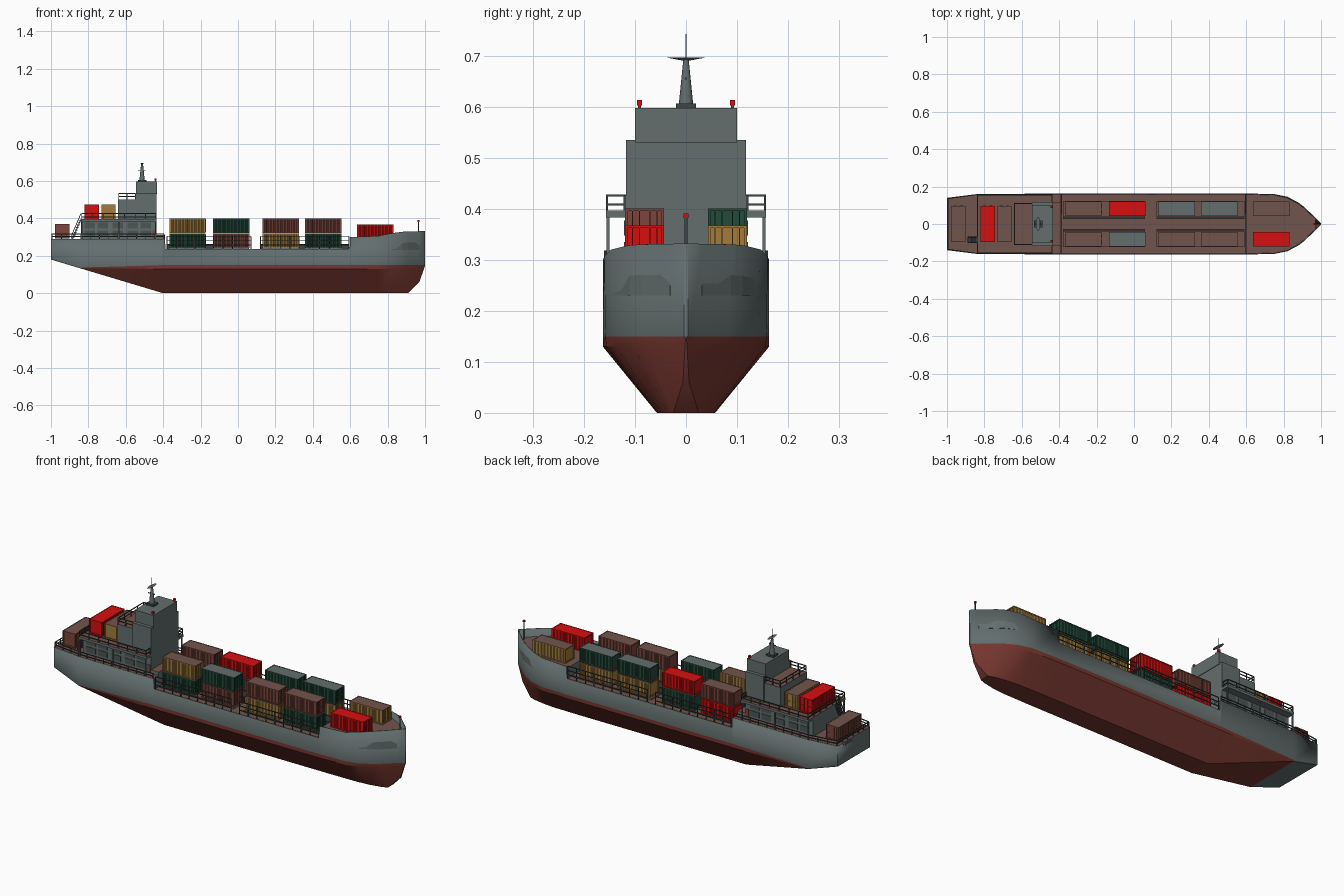
import bpy, bmesh, math
from mathutils import Matrix, Vector

if "Cube" in bpy.data.objects:
    bpy.data.objects.remove(bpy.data.objects["Cube"])


def material(name, r, g, b):
    m = bpy.data.materials.new(name)
    m.diffuse_color = (r, g, b, 1)
    m.use_nodes = True
    m.node_tree.nodes["Principled BSDF"].inputs["Base Color"].default_value = m.diffuse_color
    return m


GREY = material("hull grey", .125, .155, .155)
BOTTOM = material("underwater red", .18, .037, .028)
DECK = material("deck brown", .17, .09, .075)
RED = material("bright red", .68, .005, .005)
GREEN = material("container green", .018, .07, .045)
YELLOW = material("container yellow", .36, .2, .045)
BROWN = material("container brown", .2, .06, .045)
DARK = material("rail dark grey", .05, .06, .06)
PANEL = material("window grey", .07, .09, .09)


def finish(name, bm, mats, smooth=None):
    me = bpy.data.meshes.new(name)
    bm.to_mesh(me)
    bm.free()
    for m in mats:
        me.materials.append(m)
    ob = bpy.data.objects.new(name, me)
    bpy.context.collection.objects.link(ob)
    if smooth:
        bpy.ops.object.select_all(action='DESELECT')
        ob.select_set(True)
        bpy.context.view_layer.objects.active = ob
        bpy.ops.object.shade_smooth_by_angle(angle=math.radians(smooth))
    return ob


def box(bm, x0, x1, y0, y1, z0, z1):
    mat = Matrix.Translation(((x0 + x1) / 2, (y0 + y1) / 2, (z0 + z1) / 2))
    bmesh.ops.create_cube(bm, size=1, matrix=mat @ Matrix.Diagonal((x1 - x0, y1 - y0, z1 - z0, 1)))


def bar(bm, a, b, t=.004):
    a, b = Vector(a), Vector(b)
    d = b - a
    mat = Matrix.Translation((a + b) / 2) @ d.to_track_quat('X', 'Z').to_matrix().to_4x4()
    bmesh.ops.create_cube(bm, size=1, matrix=mat @ Matrix.Diagonal((d.length, t, t, 1)))


def boxes(name, items, mat, top=None):
    bm = bmesh.new()
    for b in items:
        box(bm, *b)
    paint_top(bm)
    return finish(name, bm, [mat, top or mat])


def paint_top(bm):
    bm.normal_update()
    for f in bm.faces:
        f.material_index = int(f.normal.z > .9)


# Hull: x, bottom half width, bottom z, chine half width, chine z, waterline z, top half width, top z
STATIONS = [
    (-1, .136, .18, .138, .185, .19, .14, .29),
    (-.84, .157, .132, .159, .134, .137, .16, .29),
    (-.4, .057, 0, .163, .13, .15, .163, .29),
    (-.39, .057, 0, .163, .13, .15, .163, .29),
    (-.388, .057, 0, .163, .13, .15, .163, .236),
    (.597, .057, 0, .163, .13, .15, .163, .236),
    (.6, .057, 0, .163, .13, .15, .163, .3),
    (.75, .055, 0, .156, .13, .15, .16, .306),
    (.82, .048, 0, .138, .13, .15, .146, .32),
    (.88, .036, 0, .103, .13, .15, .114, .328),
    (.91, .025, 0, .08, .13, .15, .091, .33),
    (.97, .006, .06, .025, .13, .15, .034, .331),
    (1, .001, .147, .002, .149, .15, .004, .332),
]
bm = bmesh.new()
rings = []
for x, wb, zb, wc, zc, zw, wt, zt in STATIONS:
    half = [(wt, zt), (min(wt, wc + .002), zw), (wc, zc), (wb, zb)]
    pts = half + [(-w, z) for w, z in reversed(half)]
    rings.append([bm.verts.new((x, w, z)) for w, z in pts])
for a, b in zip(rings, rings[1:]):
    for i in range(7):
        f = bm.faces.new((a[i], a[i + 1], b[i + 1], b[i]))
        f.material_index = int(i in (1, 2, 3, 4, 5) and a[0].co.x > -.9)
bm.faces.new(rings[0])
bm.faces.new(rings[-1])
bmesh.ops.recalc_face_normals(bm, faces=bm.faces)
bm.normal_update()
if min(bm.faces, key=lambda f: f.calc_center_median().z).normal.z > 0:
    bmesh.ops.reverse_faces(bm, faces=bm.faces)
hull = finish("hull", bm, [GREY, BOTTOM], 30)
sol = hull.modifiers.new("plating", 'SOLIDIFY')
sol.thickness, sol.offset = .005, -1


# Decks follow the hull outline
def deck(name, x0, x1, z0, z1):
    side = [(s[0], s[6] - .003) for s in STATIONS if x0 <= s[0] <= x1]
    bm = bmesh.new()
    vs = [bm.verts.new((x, y, z0)) for x, y in side + [(x, -y) for x, y in reversed(side)]]
    base = bm.faces.new(vs)
    ext = bmesh.ops.extrude_face_region(bm, geom=[base])
    bmesh.ops.translate(bm, vec=(0, 0, z1 - z0),
                        verts=[v for v in ext["geom"] if isinstance(v, bmesh.types.BMVert)])
    bmesh.ops.recalc_face_normals(bm, faces=bm.faces)
    paint_top(bm)
    finish(name, bm, [GREY, DECK])


deck("aft_deck", -1, -.389, .2, .291)
deck("main_deck", -.389, .598, .2, .233)
deck("fore_deck", .6, .98, .23, .289)


# Containers with corrugated sides, corner frame and door rods
def container(x, y, z, col, turned=False):
    L, W, H = .195, .076, .077
    bm = bmesh.new()
    n = 20
    side = []
    for i in range(n):
        inset = .001 if i % 2 else .004
        for e in (.15, .85):
            side.append((-L / 2 + .003 + (L - .006) * (i + e) / n, W / 2 - inset))
    vs = [bm.verts.new((px, py, .002)) for px, py in side + [(a, -b) for a, b in reversed(side)]]
    ext = bmesh.ops.extrude_face_region(bm, geom=[bm.faces.new(vs)])
    bmesh.ops.translate(bm, vec=(0, 0, H - .003),
                        verts=[v for v in ext["geom"] if isinstance(v, bmesh.types.BMVert)])
    bmesh.ops.recalc_face_normals(bm, faces=bm.faces)
    t = .005
    for s in (-1, 1):
        yy = s * (W - t) / 2
        xx = s * (L - t) / 2
        for zz in (t / 2, H - t / 2):
            bar(bm, (-L / 2, yy, zz), (L / 2, yy, zz), t)
            bar(bm, (xx, -W / 2, zz), (xx, W / 2, zz), t)
        for q in (-1, 1):
            bar(bm, (xx, q * yy, 0), (xx, q * yy, H), t)
    for yy in (-.024, -.01, .01, .024):
        bar(bm, (L / 2 - .001, yy, .004), (L / 2 - .001, yy, H - .004), .0025)
    bar(bm, (L / 2 - .001, -.026, .035), (L / 2 - .001, -.008, .035), .003)
    bar(bm, (L / 2 - .001, .008, .035), (L / 2 - .001, .026, .035), .003)
    paint_top(bm)
    roof = {GREEN: GREY, RED: RED}.get(col, DECK)
    ob = finish("container", bm, [col, roof])
    ob.location = (x, y, z)
    ob.rotation_euler.z = math.pi / 2 if turned else 0


COLS = (-.27, -.037, .228, .455)
for y, low, high in ((-.081, (GREEN, BROWN, YELLOW, GREEN), (YELLOW, GREEN, BROWN, BROWN)),
                     (.081, (RED, GREEN, YELLOW, YELLOW), (BROWN, RED, GREEN, GREEN))):
    for x, a, b in zip(COLS, low, high):
        container(x, y, .242, a)
        container(x, y, .323, b)
container(.733, -.081, .29, RED)
container(.733, .081, .29, YELLOW)
container(-.94, 0, .292, BROWN, True)
container(-.782, 0, .397, RED, True)
container(-.693, 0, .397, YELLOW, True)

# Container pads and centre coamings
pads, coam = [], []
for s in (-1, 1):
    for x0, x1 in ((-.38, .06), (.12, .59)):
        pads.append((x0, x1, s * .081 - .043, s * .081 + .043, .23, .242))
        coam.append((x0, x1, s * .03 - .004, s * .03 + .004, .23, .262))
boxes("container_pads", pads, GREY, DECK)
boxes("centre_coamings", coam, DARK)

# Superstructure
boxes("deck_house", [(-.84, -.436, -.118, .118, .285, .39)], GREY)
boxes("house_deck", [(-.84, -.436, -.157, .157, .383, .396)], GREY, DECK)
boxes("lower_tower", [(-.642, -.54, -.112, .112, .39, .5)], GREY, DECK)
boxes("bridge_tower", [(-.545, -.436, -.118, .118, .24, .535),
                       (-.545, -.433, -.1, .1, .53, .597)], GREY)
boxes("front_step", [(-.44, -.39, -.118, .118, .285, .31)], GREY, DECK)
boxes("roof_box", [(-.535, -.49, -.02, .02, .595, .606)], DARK)

# House windows, doors and deck supports
wins = []
for s in (-1, 1):
    y0, y1 = sorted((s * .117, s * .121))
    for x in (-.82, -.75, -.67, -.59, -.52):
        for z in (.305, .347):
            wins.append((x, x + .055, y0, y1, z, z + .03))
boxes("house_windows", wins, PANEL)
boxes("side_doors", [(-.458, -.44, min(s * .117, s * .121), max(s * .117, s * .121), .292, .335)
                     for s in (-1, 1)], BROWN)
boxes("deck_supports", [(x, x + .006, s * .153 - .003, s * .153 + .003, .288, .385)
                        for s in (-1, 1) for x in (-.838, -.64, -.445)], GREY)


# Railings
def rail(bm, pts, z, h, step=.05, rows=3):
    for (ax, ay), (bx, by) in zip(pts, pts[1:]):
        for k in range(1, rows + 1):
            zz = z + h * k / rows
            bar(bm, (ax, ay, zz), (bx, by, zz))
        n = max(1, round(math.hypot(bx - ax, by - ay) / step))
        for i in range(n + 1):
            px, py = ax + (bx - ax) * i / n, ay + (by - ay) * i / n
            bar(bm, (px, py, z), (px, py, z + h))


bm = bmesh.new()
for s in (-1, 1):
    rail(bm, [(-.38, s * .159), (.07, s * .159)], .234, .07)
    rail(bm, [(.12, s * .159), (.594, s * .159)], .234, .07)
    rail(bm, [(-.995, 0), (-.995, s * .135), (-.84, s * .157), (-.395, s * .159)], .29, .026, .05, 2)
    rail(bm, [(-.836, 0), (-.836, s * .155), (-.55, s * .155), (-.44, s * .155), (-.44, s * .12)], .39, .036, .06, 2)
    rail(bm, [(-.638, 0), (-.638, s * .109), (-.548, s * .109)], .5, .033, .05, 2)
finish("railings", bm, [DARK])

# Stairs from aft deck to house deck
bm = bmesh.new()
for y in (-.1, -.07):
    bar(bm, (-.885, y, .29), (-.84, y, .395), .005)
    bar(bm, (-.885, y, .32), (-.84, y, .425), .004)
for i in range(8):
    f = (i + .5) / 8
    box(bm, -.892 + .045 * f, -.878 + .045 * f, -.1, -.07, .29 + .105 * f, .294 + .105 * f)
finish("aft_stairs", bm, [DARK])

# Main mast with radar bar and antenna
bm = bmesh.new()
bmesh.ops.create_cone(bm, cap_ends=True, segments=12, radius1=.015, radius2=.005, depth=.1,
                      matrix=Matrix.Translation((-.513, 0, .645)))
bmesh.ops.create_cone(bm, cap_ends=True, segments=12, radius1=.006, radius2=.038, depth=.006,
                      matrix=Matrix.Translation((-.513, 0, .693)) @ Matrix.Diagonal((.3, 1, 1, 1)))
bar(bm, (-.513, 0, .69), (-.513, 0, .742), .002)
bar(bm, (-.535, 0, .655), (-.495, 0, .655), .004)
finish("main_mast", bm, [GREY], 30)

# Bridge lights and bow light mast
boxes("light_posts", [(-.445, -.439, s * .091 - .003, s * .091 + .003, .595, .602) for s in (-1, 1)]
      + [(.963, .968, -.0025, .0025, .285, .384)], DARK)
boxes("signal_lights", [(-.447, -.437, s * .091 - .005, s * .091 + .005, .602, .613) for s in (-1, 1)]
      + [(.961, .97, -.005, .005, .382, .391)], RED)
